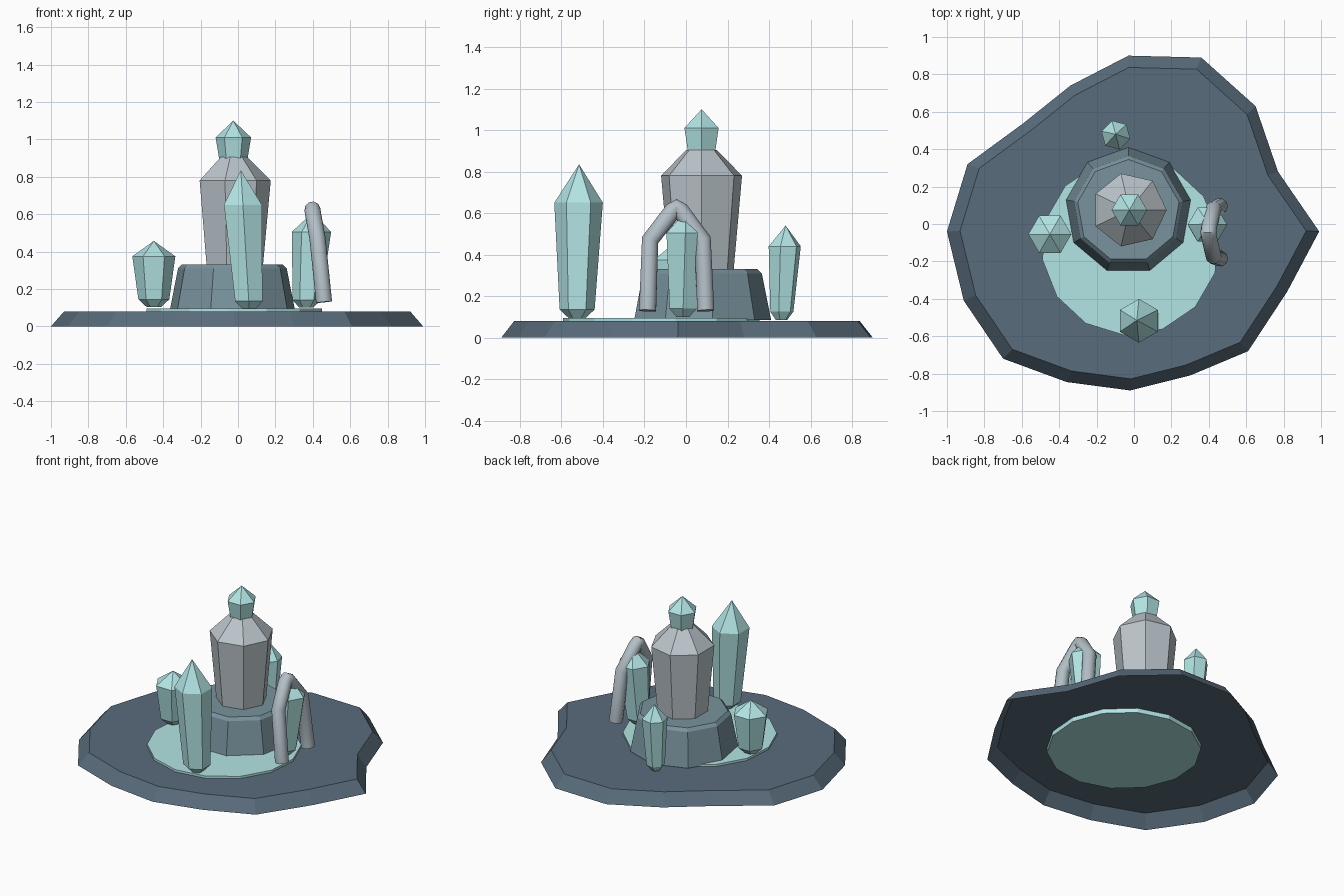
import bpy, bmesh, math
from mathutils import Vector

if "Cube" in bpy.data.objects:
    bpy.data.objects.remove(bpy.data.objects["Cube"])


def material(name, rgb):
    m = bpy.data.materials.new(name)
    m.diffuse_color = (*rgb, 1)
    m.use_nodes = True
    m.node_tree.nodes["Principled BSDF"].inputs["Base Color"].default_value = m.diffuse_color
    return m


SLATE = material("slate", (0.10, 0.15, 0.20))
STONE = material("blue_stone", (0.19, 0.29, 0.34))
PALE = material("pale_stone", (0.50, 0.56, 0.60))
ICE = material("ice", (0.45, 0.78, 0.78))
TUBE = material("grey_tube", (0.45, 0.52, 0.57))


def loft(name, rings, mat, cap_bottom=True, cap_top=True):
    """Skin equal-length rings of points; a single-point last ring is a tip."""
    bm = bmesh.new()
    vs = [[bm.verts.new(p) for p in ring] for ring in rings]
    for a, b in zip(vs, vs[1:]):
        n = len(a)
        for i in range(n):
            j = (i + 1) % n
            if len(b) == 1:
                bm.faces.new((a[i], a[j], b[0]))
            else:
                bm.faces.new((a[i], a[j], b[j], b[i]))
    if cap_bottom:
        bm.faces.new(vs[0][::-1])
    if cap_top and len(vs[-1]) > 1:
        bm.faces.new(vs[-1])
    me = bpy.data.meshes.new(name)
    bm.to_mesh(me)
    bm.free()
    ob = bpy.data.objects.new(name, me)
    bpy.context.collection.objects.link(ob)
    me.materials.append(mat)
    return ob


def prism(name, sides, profile, foot, head, mat, turn=0):
    """Polygonal solid from (radius, z) profile, axis running foot -> head in xy."""
    z0, z1 = profile[0][1], profile[-1][1]
    rings = []
    for r, z in profile:
        c = Vector(foot).lerp(Vector(head), (z - z0) / (z1 - z0))
        if r == 0:
            rings.append([(c.x, c.y, z)])
            continue
        angles = [math.radians(turn) + math.tau * i / sides for i in range(sides)]
        rings.append([(c.x + r * math.cos(a), c.y + r * math.sin(a), z) for a in angles])
    return loft(name, rings, mat)


def crystal(name, r, z0, shoulder, tip, foot, head, turn):
    profile = [(r * 0.35, z0), (r * 0.72, z0 + 0.04), (r, shoulder), (0, tip)]
    return prism(name, 6, profile, foot, head, ICE, turn)


# Irregular island slab, open underneath
outline = [(0.99, -0.04), (0.77, 0.28), (0.65, 0.63), (0.36, 0.89), (-0.03, 0.90),
           (-0.34, 0.74), (-0.59, 0.54), (-0.89, 0.32), (-1.0, -0.04), (-0.91, -0.41),
           (-0.70, -0.72), (-0.36, -0.845), (-0.02, -0.89), (0.30, -0.81),
           (0.61, -0.68), (0.82, -0.36)]
loft("island_slab", [[(x * s, y * s, z) for x, y in outline]
                     for s, z in ((1, 0), (0.93, 0.08))], SLATE, cap_bottom=False)

# Ice pool disc
prism("ice_pool", 14, [(0.475, 0.05), (0.475, 0.095)], (-0.02, -0.12), (-0.02, -0.12), ICE, 8.5)

# Nine-sided plinth with chamfered rim
c = (-0.03, 0.07)
prism("plinth", 9, [(0.34, 0.085), (0.295, 0.31), (0.275, 0.33)], c, c, STONE, 90)

# Central pillar and its crystal cap
c = (-0.025, 0.075)
prism("pillar", 7, [(0.158, 0.32), (0.2, 0.78), (0.075, 0.905)], c, c, PALE, 0)
prism("pillar_cap", 6, [(0.075, 0.89), (0.095, 1.01), (0, 1.10)], c, c, ICE, 0)

# Standing crystals
crystal("front_crystal", 0.117, 0.095, 0.65, 0.835, (0.06, -0.525), (0.015, -0.515), 90)
crystal("left_crystal", 0.115, 0.105, 0.375, 0.457, (-0.45, -0.055), (-0.45, -0.055), 0)
crystal("right_crystal", 0.105, 0.10, 0.505, 0.61, (0.365, -0.015), (0.40, 0.0), 0)
crystal("back_crystal", 0.08, 0.085, 0.44, 0.54, (-0.095, 0.46), (-0.098, 0.48), 45)

# Bent tube arch leaning over the right crystal
cu = bpy.data.curves.new("arch", "CURVE")
cu.dimensions = "3D"
cu.bevel_depth = 0.043
cu.bevel_resolution = 3
cu.use_fill_caps = True
path = [(0.46, -0.185, 0.13), (0.425, -0.173, 0.47), (0.40, -0.065, 0.61), (0.398, -0.045, 0.625),
        (0.40, -0.025, 0.61), (0.425, 0.08, 0.47), (0.46, 0.095, 0.13)]
sp = cu.splines.new("POLY")
sp.points.add(len(path) - 1)
for p, co in zip(sp.points, path):
    p.co = (*co, 1)
cu.materials.append(TUBE)
arch = bpy.data.objects.new("arch", cu)
bpy.context.collection.objects.link(arch)
bpy.context.view_layer.objects.active = arch
arch.select_set(True)
bpy.ops.object.convert(target="MESH")
bpy.ops.object.shade_smooth_by_angle(angle=math.radians(40))
